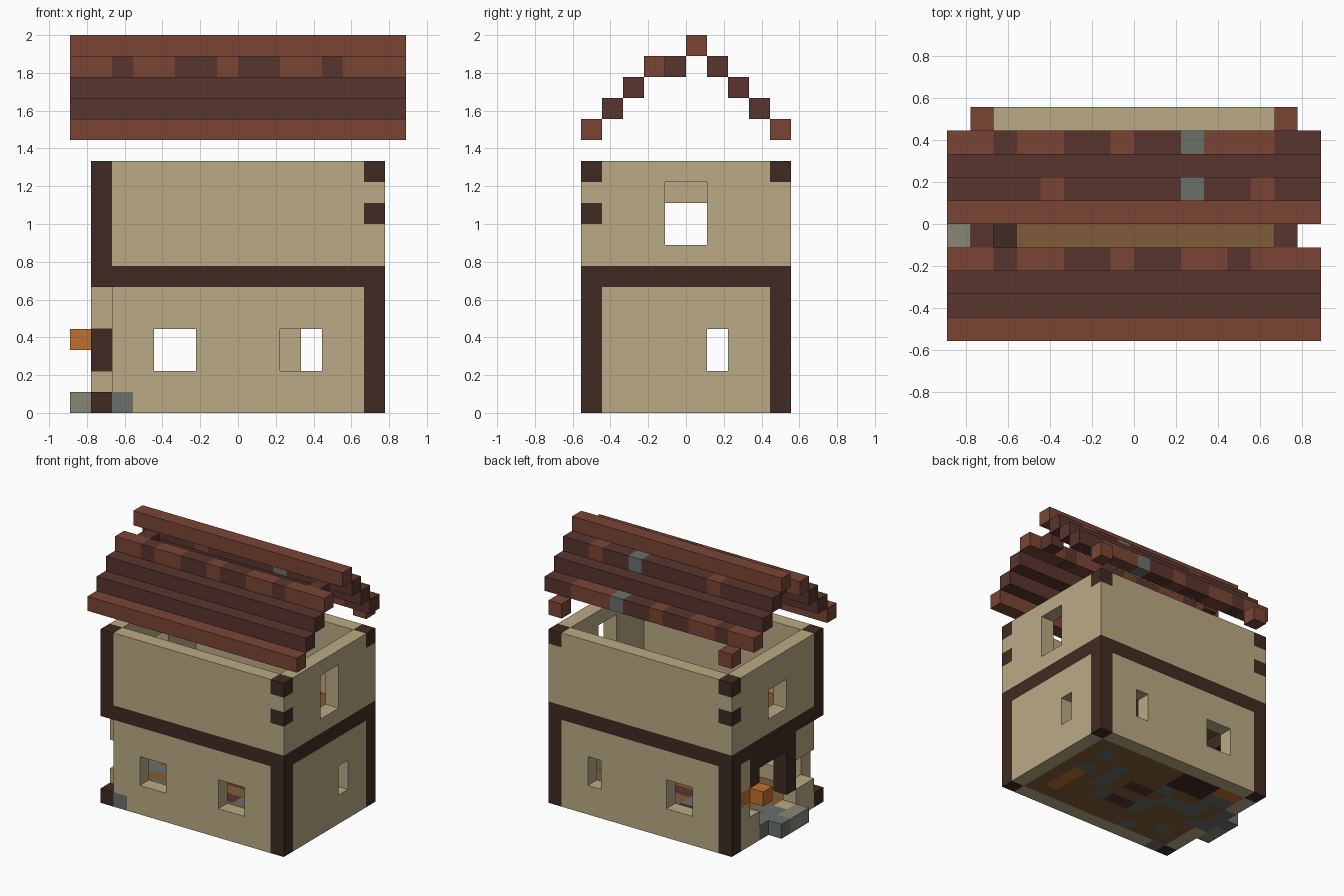
import bpy
import bmesh
import random

if "Cube" in bpy.data.objects:
    bpy.data.objects.remove(bpy.data.objects["Cube"], do_unlink=True)

U = 1 / 9          # edge length of one block
random.seed(4)

COLOURS = {
    "plaster": "BBAA85", "timber": "402B22", "roof_tile": "7A4535",
    "dark_roof_tile": "5A352E", "slate": "6B706A", "pale_stone": "8A8675",
    "floor_wood": "805C38", "orange_wood": "C07030",
}


def linear(hex_colour):
    values = [int(hex_colour[i:i + 2], 16) / 255 for i in (0, 2, 4)]
    return [v / 12.92 if v < 0.04045 else ((v + 0.055) / 1.055) ** 2.4 for v in values] + [1]


materials = {}
for name, code in COLOURS.items():
    mat = bpy.data.materials.new(name)
    mat.use_nodes = True
    mat.diffuse_color = linear(code)
    bsdf = mat.node_tree.nodes["Principled BSDF"]
    bsdf.inputs["Base Color"].default_value = linear(code)
    bsdf.inputs["Roughness"].default_value = 0.9
    materials[name] = mat

cells = {}         # block position -> (part, colour)


def block_range(x, y, z):
    return [(i, j, k) for i in range(*x) for j in range(*y) for k in range(*z)]


def fill(part, colour, x, y, z):
    for c in block_range(x, y, z):
        cells[c] = (part, colour)


def carve(x, y, z):
    for c in block_range(x, y, z):
        cells.pop(c, None)


# Plaster walls, hollow inside
fill("walls", "plaster", (-7, 7), (-5, 5), (0, 12))
carve((-6, 6), (-4, 4), (0, 12))

# Middle timber ring
for y in (-5, 4):
    fill("timber_frame", "timber", (-7, 7), (y, y + 1), (6, 7))
for x in (-7, 6):
    fill("timber_frame", "timber", (x, x + 1), (-5, 5), (6, 7))

# Corner posts below, corner blocks above
for x in (-7, 6):
    for y in (-5, 4):
        fill("timber_frame", "timber", (x, x + 1), (y, y + 1), (0, 6))
        fill("timber_frame", "timber", (x, x + 1), (y, y + 1), (11, 12))
fill("timber_frame", "timber", (6, 7), (-5, -4), (9, 10))
fill("timber_frame", "timber", (-7, -6), (4, 5), (9, 10))
fill("timber_frame", "timber", (-7, -6), (-5, -4), (7, 12))

# Window openings
for y in (-5, 4):
    carve((-4, -2), (y, y + 1), (2, 4))
carve((2, 4), (-5, -4), (2, 4))
carve((3, 4), (4, 5), (2, 4))
carve((6, 7), (1, 2), (2, 4))
carve((6, 7), (-1, 1), (8, 11))
carve((-7, -6), (-1, 1), (8, 10))

# Ruined doorway side: missing corner post, window and door
carve((-7, -6), (-5, -4), (1, 6))
carve((-7, -6), (-4, -2), (2, 4))
carve((-7, -6), (-2, 2), (1, 6))
carve((-7, -6), (2, 3), (2, 6))
fill("door_frame", "timber", (-7, -6), (-2, -1), (2, 6))
fill("door_frame", "timber", (-7, -6), (-1, 3), (5, 6))
fill("door_frame", "timber", (-7, -6), (2, 3), (4, 5))
fill("door_sill", "slate", (-7, -6), (-1, 2), (0, 1))
fill("door_step", "pale_stone", (-8, -7), (-2, 0), (0, 1))
fill("door_step", "slate", (-8, -7), (0, 1), (0, 1))
fill("walls", "slate", (-6, -5), (-5, -4), (0, 1))
fill("broken_door", "orange_wood", (-8, -6), (2, 3), (3, 4))
fill("broken_door", "orange_wood", (-7, -6), (3, 4), (3, 4))

# Ground floor with scattered stones and coloured patches
fill("ground_floor", "floor_wood", (-6, 6), (-4, 4), (0, 1))
for _ in range(18):
    i, j = random.randrange(-6, 6), random.randrange(-4, 4)
    fill("ground_floor", "slate", (i, i + 1), (j, j + 1), (0, 1))
fill("ground_floor", "orange_wood", (4, 5), (-3, 0), (0, 1))
fill("ground_floor", "orange_wood", (-6, -4), (3, 4), (0, 1))
fill("ground_floor", "dark_roof_tile", (-1, 1), (0, 1), (0, 1))
fill("ground_floor", "dark_roof_tile", (-1, 1), (-2, -1), (0, 1))
fill("ground_floor", "timber", (-4, -1), (2, 4), (0, 1))

# Upper floor
fill("upper_floor", "floor_wood", (-6, 6), (-4, 4), (6, 7))
fill("upper_floor", "timber", (-6, -5), (-1, 0), (6, 7))

# Stepped roof courses: (part, y, z, base colour)
LIGHT, DARK = "roof_tile", "dark_roof_tile"
for part, y, z, colour in (
        ("front_roof", -5, 13, LIGHT), ("front_roof", -4, 14, DARK),
        ("front_roof", -3, 15, DARK), ("front_roof", -2, 16, LIGHT),
        ("roof_ridge", 0, 17, LIGHT), ("back_roof", 1, 16, DARK),
        ("back_roof", 2, 15, DARK), ("back_roof", 3, 14, LIGHT)):
    fill(part, colour, (-8, 8), (y, y + 1), (z, z + 1))

# Replaced tiles in the mixed courses
for part, y, z, colour, spans in (
        ("front_roof", -2, 16, DARK, ((-6, -5), (-3, -1), (0, 2), (4, 5))),
        ("back_roof", 3, 14, DARK, ((-6, -5), (-3, -1), (0, 2), (6, 8))),
        ("back_roof", 1, 16, LIGHT, ((-4, -3), (5, 6))),
        ("back_roof", 3, 14, "slate", ((2, 3),)),
        ("back_roof", 1, 16, "slate", ((2, 3),))):
    for span in spans:
        fill(part, colour, span, (y, y + 1), (z, z + 1))

# Loose roof blocks at both ends
for x in (-7, 6):
    fill("eave_blocks", LIGHT, (x, x + 1), (4, 5), (13, 14))
    fill("ridge_supports", DARK, (x, x + 1), (-1, 0), (16, 17))

# Outward side of a block for each axis, corners counter-clockwise
SIDES = {
    (1, 0, 0): ((1, 0, 0), (1, 1, 0), (1, 1, 1), (1, 0, 1)),
    (-1, 0, 0): ((0, 1, 0), (0, 0, 0), (0, 0, 1), (0, 1, 1)),
    (0, 1, 0): ((1, 1, 0), (0, 1, 0), (0, 1, 1), (1, 1, 1)),
    (0, -1, 0): ((0, 0, 0), (1, 0, 0), (1, 0, 1), (0, 0, 1)),
    (0, 0, 1): ((0, 0, 1), (1, 0, 1), (1, 1, 1), (0, 1, 1)),
    (0, 0, -1): ((0, 1, 0), (1, 1, 0), (1, 0, 0), (0, 0, 0)),
}


def build_part(part):
    """Skin the exposed sides of all blocks that belong to one part."""
    bm = bmesh.new()
    own = {c: v[1] for c, v in cells.items() if v[0] == part}
    slots = sorted(set(own.values()))
    for c, colour in own.items():
        for d, corners in SIDES.items():
            if tuple(a + b for a, b in zip(c, d)) in cells:
                continue
            verts = [bm.verts.new([(a + b) * U for a, b in zip(c, k)]) for k in corners]
            bm.faces.new(verts).material_index = slots.index(colour)
    bmesh.ops.remove_doubles(bm, verts=bm.verts[:], dist=U * 0.01)
    mesh = bpy.data.meshes.new(part)
    bm.to_mesh(mesh)
    bm.free()
    for slot in slots:
        mesh.materials.append(materials[slot])
    bpy.context.collection.objects.link(bpy.data.objects.new(part, mesh))


for part in sorted({v[0] for v in cells.values()}):
    build_part(part)
